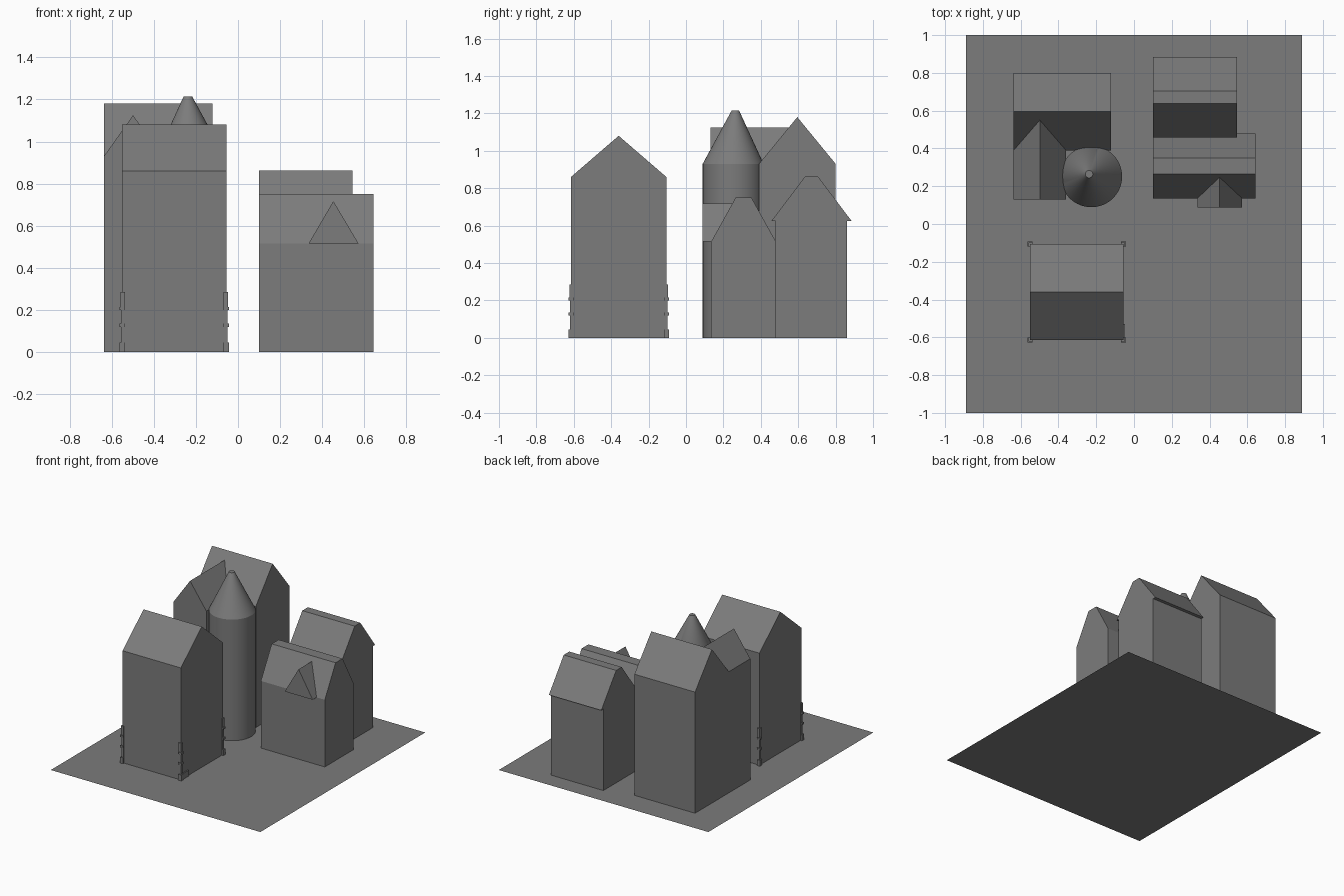
import bpy, bmesh, math

if "Cube" in bpy.data.objects:
    bpy.data.objects.remove(bpy.data.objects["Cube"])

stone = bpy.data.materials.new("dark_grey")
stone.diffuse_color = (0.2, 0.2, 0.2, 1)
stone.use_nodes = True
stone.node_tree.nodes["Principled BSDF"].inputs["Base Color"].default_value = stone.diffuse_color


def finish(name, bm):
    # drop faces lying on the ground
    floor = [f for f in bm.faces if all(v.co.z < 0.001 for v in f.verts)]
    if name != "ground":
        bmesh.ops.delete(bm, geom=floor, context='FACES')
    mesh = bpy.data.meshes.new(name)
    bm.to_mesh(mesh)
    bm.free()
    mesh.materials.append(stone)
    ob = bpy.data.objects.new(name, mesh)
    bpy.context.collection.objects.link(ob)
    return ob


def prism(name, profile, start, end, axis='X'):
    """Extrude a (horizontal, z) profile along x or y."""
    bm = bmesh.new()
    if axis == 'X':
        verts = [bm.verts.new((start, h, z)) for h, z in profile]
        move = (end - start, 0, 0)
    else:
        verts = [bm.verts.new((h, start, z)) for h, z in profile]
        move = (0, end - start, 0)
    face = bm.faces.new(verts)
    ext = bmesh.ops.extrude_face_region(bm, geom=[face], use_keep_orig=True)
    bmesh.ops.translate(bm, vec=move,
                        verts=[v for v in ext["geom"] if isinstance(v, bmesh.types.BMVert)])
    bmesh.ops.recalc_face_normals(bm, faces=bm.faces)
    return finish(name, bm)


def gable(a, b, eave, ridge, flat=0.0):
    """House section with an optional flat ridge."""
    m = (a + b) / 2
    top = [(m + flat, ridge), (m - flat, ridge)] if flat else [(m, ridge)]
    return [(a, 0), (b, 0), (b, eave)] + top + [(a, eave)]


# Ground sheet
bm = bmesh.new()
bm.faces.new([bm.verts.new(p) for p in
              ((-0.89, -1, 0), (0.89, -1, 0), (0.89, 1, 0), (-0.89, 1, 0))])
finish("ground", bm)

# Tall front house
prism("front_house", gable(-0.615, -0.105, 0.86, 1.08), -0.55, -0.055)

# Tall back house with its gabled wing
prism("back_house", gable(0.39, 0.80, 0.93, 1.18), -0.637, -0.122)
prism("back_house_wing", gable(-0.637, -0.36, 0.93, 1.125), 0.13, 0.55, 'Y')

# Small right house with flat ridge and dormer
prism("small_house", gable(0.135, 0.48, 0.515, 0.75, 0.042), 0.10, 0.643)
prism("dormer", [(0.335, 0.515), (0.573, 0.515), (0.453, 0.717)], 0.088, 0.25, 'Y')

# Right rear house with overhanging eaves
prism("rear_house", [(0.478, 0), (0.86, 0), (0.86, 0.625), (0.885, 0.625), (0.705, 0.863),
                     (0.637, 0.863), (0.457, 0.625), (0.478, 0.625)], 0.10, 0.545)

# Round tower with conical roof
bm = bmesh.new()
rings = []
N = 64
for r, z in ((0.163, 0), (0.163, 0.93), (0.02, 1.215)):
    rings.append([bm.verts.new((-0.226 - 0.012 * (z > 1) + r * math.cos(2 * math.pi * i / N),
                                0.252 + 0.012 * (z > 1) + r * math.sin(2 * math.pi * i / N), z))
                  for i in range(N)])
for lo, hi in zip(rings, rings[1:]):
    for i in range(N):
        j = (i + 1) % N
        bm.faces.new((lo[i], lo[j], hi[j], hi[i]))
bm.faces.new(rings[-1])
tower = finish("round_tower", bm)
bpy.ops.object.select_all(action='DESELECT')
tower.select_set(True)
bpy.context.view_layer.objects.active = tower
bpy.ops.object.shade_smooth_by_angle(angle=math.radians(25))

# Corner stones on the front house
def block(bm, x0, x1, y0, y1, z0, z1):
    made = bmesh.ops.create_cube(bm, size=1)
    for v in made["verts"]:
        v.co = ((x0 + x1) / 2 + v.co.x * (x1 - x0), (y0 + y1) / 2 + v.co.y * (y1 - y0),
                (z0 + z1) / 2 + v.co.z * (z1 - z0))


for cx, sx, xn in ((-0.55, -1, "left"), (-0.055, 1, "right")):
    for cy, sy, yn in ((-0.615, -1, "front"), (-0.105, 1, "back")):
        bm = bmesh.new()
        for z0, z1, out in ((0, 0.045, 0.013), (0.045, 0.12, 0.006), (0.12, 0.135, 0.013),
                            (0.135, 0.2, 0.006), (0.2, 0.215, 0.013), (0.215, 0.285, 0.008)):
            xs = sorted((cx + sx * out, cx - sx * 0.013))
            ys = sorted((cy + sy * out, cy - sy * 0.013))
            block(bm, *xs, *ys, z0, z1)
        if (sx, sy) == (1, -1):
            # long base stone along the right wall
            block(bm, cx - 0.004, cx + 0.008, cy, cy + 0.085, 0, 0.045)
        finish(f"corner_stones_{yn}_{xn}", bm)
